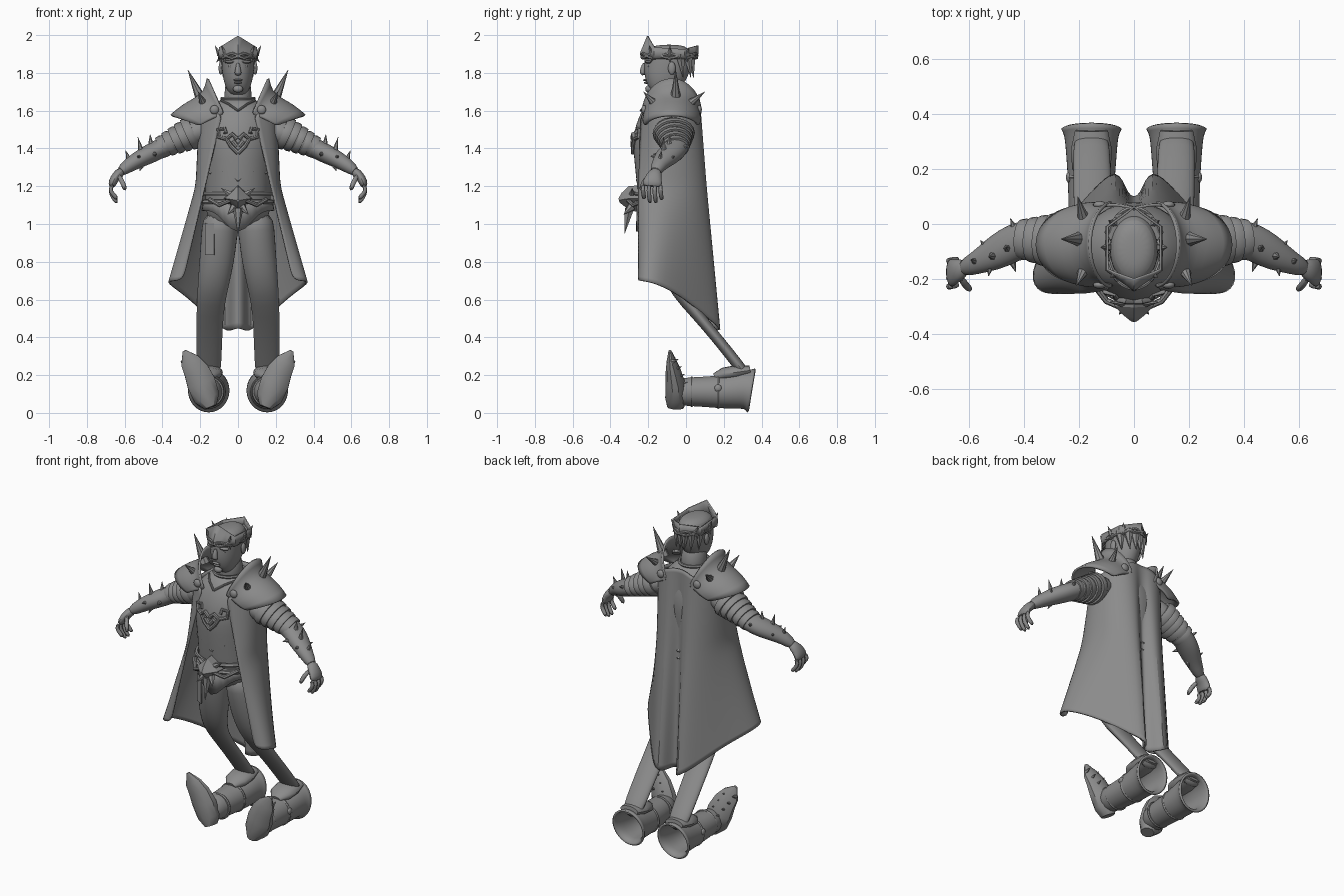
import bpy, bmesh, math
from mathutils import Vector, Matrix

cube = bpy.data.objects.get("Cube")
if cube:
    bpy.data.objects.remove(cube)

X, Y, Z = Vector((1, 0, 0)), Vector((0, 1, 0)), Vector((0, 0, 1))
GREY = (0.26, 0.26, 0.26, 1)
grey = bpy.data.materials.new("stone_grey")
grey.use_nodes = True
grey.diffuse_color = GREY
grey.node_tree.nodes["Principled BSDF"].inputs["Base Color"].default_value = GREY


def finish(name, bm, mirror=False, smooth=0, thick=0, angle=40):
    """Turn a bmesh into a named object with its modifiers."""
    bmesh.ops.recalc_face_normals(bm, faces=bm.faces[:])
    mesh = bpy.data.meshes.new(name)
    bm.to_mesh(mesh)
    bm.free()
    mesh.materials.append(grey)
    obj = bpy.data.objects.new(name, mesh)
    bpy.context.collection.objects.link(obj)
    bpy.ops.object.select_all(action="DESELECT")
    obj.select_set(True)
    bpy.context.view_layer.objects.active = obj
    bpy.ops.object.shade_smooth_by_angle(angle=math.radians(angle))
    if mirror:
        obj.modifiers.new("Mirror", "MIRROR")
    if smooth:
        mod = obj.modifiers.new("Subdivision", "SUBSURF")
        mod.levels = mod.render_levels = smooth
    if thick:
        mod = obj.modifiers.new("Solidify", "SOLIDIFY")
        mod.thickness, mod.offset = thick, 0


def skin(bm, rings, closed=True):
    """Join rows of points with quads; returns the vertex rows."""
    rows = [[bm.verts.new(p) for p in ring] for ring in rings]
    for a, b in zip(rows, rows[1:]):
        for i in range(len(a) if closed else len(a) - 1):
            j = (i + 1) % len(a)
            bm.faces.new((a[i], a[j], b[j], b[i]))
    return rows


def tube(bm, sections, ref=X, n=16, caps=(True, True)):
    """Elliptical loft through (x, y, z, radius along ref, other radius)."""
    pts = [Vector(s[:3]) for s in sections]
    rings = []
    for i, s in enumerate(sections):
        t = (pts[min(i + 1, len(pts) - 1)] - pts[max(i - 1, 0)]).normalized()
        u = (ref - t * ref.dot(t)).normalized()
        v = t.cross(u)
        rings.append([pts[i] + u * s[3] * math.cos(k * math.tau / n)
                      + v * s[-1] * math.sin(k * math.tau / n) for k in range(n)])
    rows = skin(bm, rings)
    for cap, row in zip(caps, (rows[0], rows[-1])):
        if cap:
            bm.faces.new(row)


def spike(bm, base, tip, r=0.02, n=6):
    d = Vector(tip) - Vector(base)
    ref = X if abs(d.x) < d.length * 0.8 else Y
    tube(bm, [(*base, r), (*tip, r * 0.04)], ref, n)


def cord(bm, points, r=0.01, ref=Y, n=8):
    tube(bm, [(*p, r) for p in points], ref, n)


def blob(bm, centre, size, seg=14):
    mat = Matrix.Translation(centre) @ Matrix.Diagonal((*size, 1))
    bmesh.ops.create_uvsphere(bm, u_segments=seg, v_segments=seg // 2 + 1, radius=1, matrix=mat)


def hoop(bm, centre, rx, rd, axis, r=0.012, n=28):
    """Closed elliptical ring round the y or z axis."""
    c, rings = Vector(centre), []
    other = Y if axis is Z else Z
    for k in range(n + 1):
        a = k * math.tau / n
        out = X * math.cos(a) + other * math.sin(a)
        p = c + X * rx * math.cos(a) + other * rd * math.sin(a)
        rings.append([p + (out * math.cos(j * math.tau / 6) + axis * math.sin(j * math.tau / 6)) * r
                      for j in range(6)])
    skin(bm, rings)


def lerp(a, b, t):
    return Vector(a).lerp(Vector(b), t)


# Torso, neck
bm = bmesh.new()
tube(bm, [(0, -.09, .96, .14, .1), (0, -.09, 1.07, .178, .155), (0, -.1, 1.2, .17, .16),
          (0, -.1, 1.35, .183, .177), (0, -.1, 1.46, .195, .186), (0, -.09, 1.56, .2, .16),
          (0, -.085, 1.63, .13, .13), (0, -.085, 1.67, .085, .09)], n=24)
finish("torso", bm, smooth=1)
bm = bmesh.new()
tube(bm, [(0, -.07, 1.6, .08, .085), (0, -.08, 1.68, .073, .078), (0, -.09, 1.78, .07, .077)])
finish("neck", bm, smooth=1)
bm = bmesh.new()
hoop(bm, (0, -.085, 1.665), .085, .092, Z, .009)
finish("collar", bm)

# Head with face details
bm = bmesh.new()
tube(bm, [(0, -.17, 1.692, .034, .035), (0, -.145, 1.72, .063, .085), (0, -.12, 1.77, .08, .112),
          (0, -.1, 1.83, .087, .125), (0, -.09, 1.89, .09, .132), (0, -.09, 1.93, .08, .11),
          (0, -.09, 1.95, .04, .06)], n=20)
finish("head", bm, smooth=2)
bm = bmesh.new()
tube(bm, [(0, -.216, 1.855, .01, .012), (0, -.227, 1.825, .013, .015), (0, -.232, 1.8, .021, .016),
          (0, -.222, 1.788, .016, .01)], n=10)
blob(bm, (0, -.216, 1.762), (.027, .012, .006))
blob(bm, (0, -.211, 1.748), (.023, .013, .006))
blob(bm, (0, -.197, 1.715), (.028, .02, .02))
finish("nose_mouth_chin", bm, smooth=1)
bm = bmesh.new()
blob(bm, (.038, -.198, 1.858), (.036, .02, .009))
blob(bm, (.036, -.199, 1.835), (.015, .008, .007))
blob(bm, (.091, -.075, 1.825), (.012, .02, .035))
finish("brows_eyes_ears", bm, mirror=True)

# Crown: six-sided with a tall front point, twisted band, thorns and back locks
CORNERS = [(0, -.235, 1.995), (.096, -.165, 1.935), (.096, -.01, 1.925), (0, .06, 1.945),
           (-.096, -.01, 1.925), (-.096, -.165, 1.935)]
outline = [lerp(CORNERS[k // 4], CORNERS[(k // 4 + 1) % 6], k % 4 / 4) for k in range(24)]
bm = bmesh.new()
skin(bm, [[(p.x, p.y, 1.875) for p in outline], [(p.x * 1.04, p.y * 1.02, 1.905) for p in outline],
          [(p.x, p.y + max(0, p.z - 1.94) * .6, p.z) for p in outline]])
finish("crown", bm, thick=.008, angle=25)
bm = bmesh.new()
for phase in (0, math.pi):
    cord(bm, [(.1 * math.sin(a), -.088 - .146 * math.cos(a), 1.89 + .012 * math.sin(a * 5 + phase))
              for a in [k * math.tau / 48 for k in range(49)]], .008, Z, 6)
finish("crown_twisted_band", bm)
bm = bmesh.new()
for a, up in ((45, .05), (90, .05), (130, .04)):
    s, c = math.sin(math.radians(a)), -math.cos(math.radians(a))
    spike(bm, (.095 * s, -.085 + .135 * c, 1.895), (.122 * s, -.085 + .155 * c, 1.895 + up), .016, 5)
    spike(bm, (.085 * s, -.085 + .12 * c, 1.89), (.115 * s, -.085 + .145 * c, 1.855), .014, 5)
for x, y in ((.015, .025), (.05, .01), (.078, -.03)):
    spike(bm, (x, y, 1.9), (x, y + .015, 1.775), .03)
finish("crown_thorns_and_locks", bm, mirror=True)

# Long cape: half outline from the back fold round to the front edge
TOP = [(0, .06, 1.665), (.03, .063, 1.665), (.06, .07, 1.66), (.12, .07, 1.635), (.19, .01, 1.59),
       (.21, -.08, 1.58), (.19, -.18, 1.57), (.08, -.235, 1.6)]
WAIST = [(0, .06, 1.2), (.025, .075, 1.2), (.06, .115, 1.2), (.13, .09, 1.2), (.195, .01, 1.2),
         (.225, -.1, 1.2), (.215, -.2, 1.2), (.175, -.25, 1.2)]
HEM = [(0, .09, .45), (.03, .11, .44), (.06, .205, .43), (.14, .13, .49), (.26, -.01, .61),
       (.38, -.16, .69), (.355, -.245, .7), (.29, -.25, .7)]
bm = bmesh.new()
spans = [(TOP, WAIST, k / 5) for k in range(5)] + [(WAIST, HEM, k / 6) for k in range(7)]
skin(bm, [[lerp(a, b, t) for a, b in zip(up, low)] for up, low, t in spans], closed=False)
finish("cape", bm, mirror=True, smooth=2, thick=.01, angle=80)

# Tunic skirt with a pointed front hem
bm = bmesh.new()
ring = [(math.sin(k * math.tau / 32), -math.cos(k * math.tau / 32)) for k in range(32)]
skin(bm, [[(x * .178, -.095 + y * .16, 1.13) for x, y in ring],
          [(x * .188, -.095 + y * .165, 1.07 - .11 * max(0, -y) ** 8) for x, y in ring]])
finish("tunic_skirt", bm, thick=.01)

# Belt, buckle and pendant
bm = bmesh.new()
for z in (1.115, 1.16):
    hoop(bm, (0, -.102, z), .18, .168, Z, .012, 36)
finish("belt", bm)
bm = bmesh.new()
tube(bm, [(0, -.25, 1.135, .075, .07), (0, -.3, 1.135, .07, .065), (0, -.335, 1.13, .035, .035),
          (0, -.355, 1.125, .01, .01)], n=4)
spike(bm, (0, -.3, 1.08), (0, -.325, .95), .028)
for s in (-1, 1):
    spike(bm, (s * .02, -.29, 1.09), (s * .055, -.33, 1.05), .024)
    spike(bm, (s * .03, -.285, 1.15), (s * .09, -.285, 1.19), .022)
    cord(bm, [(s * .03, -.31, 1.13), (s * .1, -.28, 1.1), (s * .15, -.215, 1.13)], .012, Z)
finish("buckle", bm, angle=30)

# Chest ornament and tunic trims
bm = bmesh.new()
cord(bm, [(0, -.28, 1.375), (.035, -.279, 1.41), (.06, -.273, 1.45), (.03, -.28, 1.475),
          (.005, -.282, 1.45)], .012)
cord(bm, [(.06, -.272, 1.45), (.1, -.25, 1.46), (.105, -.245, 1.5), (.07, -.255, 1.505),
          (.065, -.268, 1.48)], .011)
cord(bm, [(.005, -.28, 1.41), (.03, -.28, 1.44)], .014)
finish("chest_ornament", bm, mirror=True)
bm = bmesh.new()
cord(bm, [(0, -.24, 1.6), (.05, -.21, 1.635), (.09, -.16, 1.655)], .006)
cord(bm, [(0, -.26, 1.23), (.08, -.243, 1.28), (.15, -.185, 1.27)], .006)
finish("tunic_trim", bm, mirror=True)

# Shoulder guards: arched over the shoulder from front to back
GUARD = [(.075, .085, .155, 1.585, .185), (.09, .085, .14, 1.575, .125), (.13, .1, .15, 1.56, .1),
         (.17, .12, .15, 1.54, .09), (.2, .155, .135, 1.52, .055)]
bm = bmesh.new()
arch = [k * math.pi / 18 for k in range(19)]
skin(bm, [[(x + w * math.sin(a), -.075 - ry * math.cos(a), zc + rz * math.sin(a)) for a in arch]
          for x, w, ry, zc, rz in GUARD], closed=False)
finish("shoulder_guards", bm, mirror=True, smooth=1, thick=.012, angle=80)
bm = bmesh.new()
spike(bm, (.19, -.055, 1.65), (.265, -.055, 1.815), .032, 8)
spike(bm, (.18, -.16, 1.63), (.21, -.225, 1.7), .026, 8)
spike(bm, (.18, .01, 1.63), (.205, .1, 1.7), .026, 8)
for y in (-.222, .07):
    blob(bm, (.125, y, 1.605), (.024, .014, .024))
finish("shoulder_spikes_and_rivets", bm, mirror=True)

# Arms with stepped bands on the upper arm
bm = bmesh.new()
tube(bm, [(.14, -.08, 1.52, .1, .08), (.25, -.07, 1.475, .1, .075), (.33, -.06, 1.44, .085, .062),
          (.41, -.055, 1.4, .07, .052), (.46, -.08, 1.375, .07, .053), (.52, -.115, 1.345, .06, .047),
          (.58, -.145, 1.31, .04, .038), (.63, -.165, 1.27, .031, .027)], Y)
finish("arms", bm, mirror=True, smooth=1)
bm = bmesh.new()
for k in range(5):
    p, q = (lerp((.23, -.066, 1.49), (.41, -.055, 1.405), (k + d) / 5) for d in (0, 1.1))
    r = .112 - .009 * k
    tube(bm, [(*p, r - .012, r * .72), (*lerp(p, q, .5), r, r * .8), (*q, r - .004, r * .77)], Y, 20)
finish("upper_arm_bands", bm, mirror=True)
bm = bmesh.new()
for base, tip in (((.46, -.09, 1.4), (.465, -.085, 1.475)), ((.51, -.115, 1.37), (.53, -.12, 1.46)),
                  ((.57, -.14, 1.32), (.595, -.13, 1.39)), ((.45, -.12, 1.37), (.43, -.175, 1.37)),
                  ((.53, -.09, 1.34), (.56, -.06, 1.36)), ((.5, -.12, 1.33), (.52, -.14, 1.28)),
                  ((.43, -.03, 1.4), (.45, .02, 1.42)), ((.52, -.14, 1.35), (.53, -.19, 1.36))):
    spike(bm, base, tip, .02)
finish("forearm_spikes", bm, mirror=True)

# Hands
bm = bmesh.new()
tube(bm, [(.61, -.155, 1.285, .033, .028), (.645, -.17, 1.255, .042, .026), (.665, -.178, 1.22, .055, .024),
          (.667, -.18, 1.195, .052, .018)], Y, 12)
for k in range(4):
    y, drop = -.225 + .031 * k, (.02, 0, .0, .015)[k]
    cord(bm, [(.664, y, 1.21), (.678, y - .004, 1.18), (.663, y, 1.14 + drop),
              (.638, y + .004, 1.11 + drop)], .0125)
cord(bm, [(.635, -.19, 1.26), (.612, -.225, 1.225), (.595, -.24, 1.175)], .014)
finish("hands", bm, mirror=True, smooth=1)

# Legs: full thighs and thin shins sloping backwards
bm = bmesh.new()
tube(bm, [(.09, -.09, 1.06, .09, .11), (.098, -.09, .97, .098, .1), (.105, -.085, .87, .096, .085),
          (.12, -.07, .75, .09, .066), (.137, -.035, .64, .08, .045), (.148, .05, .53, .073, .031),
          (.152, .16, .4, .07, .029), (.155, .28, .25, .068, .03), (.155, .33, .18, .06, .03)])
finish("legs", bm, mirror=True, smooth=1)
bm = bmesh.new()
place = Matrix.Translation((-.15, -.165, .92)) @ Matrix.Rotation(math.radians(-30), 4, "Z")
bmesh.ops.create_cube(bm, size=1, matrix=place @ Matrix.Diagonal((.055, .008, .17, 1)))
finish("thigh_patch", bm)

# Boots lying back: open tilted shaft, upturned pointed foot, bands, knee flap
bm = bmesh.new()
tube(bm, [(.165, -.07, .11, .055, .06), (.162, .0, .112, .07, .07), (.157, .1, .112, .077, .075),
          (.155, .2, .11, .083, .083), (.155, .29, .123, .09, .095), (.155, .325, .122, .094, .101),
          (.155, .348, .118, .106, .115)], n=20, caps=(True, False))
finish("boot_shafts", bm, mirror=True, smooth=1, thick=.012)
bm = bmesh.new()
tube(bm, [(.145, -.055, .03, .045, .035), (.165, -.052, .08, .058, .073), (.195, -.057, .16, .052, .08),
          (.222, -.068, .225, .04, .07), (.255, -.078, .275, .025, .055), (.285, -.085, .328, .008, .01)],
     Y, 10)
finish("boot_feet", bm, mirror=True, angle=35)
bm = bmesh.new()
for y, rx, rz in ((.03, .074, .074), (.17, .083, .083)):
    hoop(bm, (.155, y, .112), rx, rz, Y, .008)
tube(bm, [(.155, .15, .19, .03, .02), (.155, .2, .205, .07, .035), (.155, .27, .215, .075, .038),
          (.155, .34, .225, .06, .025)])
for k in range(4):
    z = .15 + .04 * k
    for side in (-.035, .03):
        x, y = .185 + .025 * k + side, -.01 - .016 * k
        spike(bm, (x, y - .02, z), (x, y + .02, z + .015), .014)
blob(bm, (.236, .17, .13), (.012, .02, .02))
finish("boot_bands_and_studs", bm, mirror=True)
